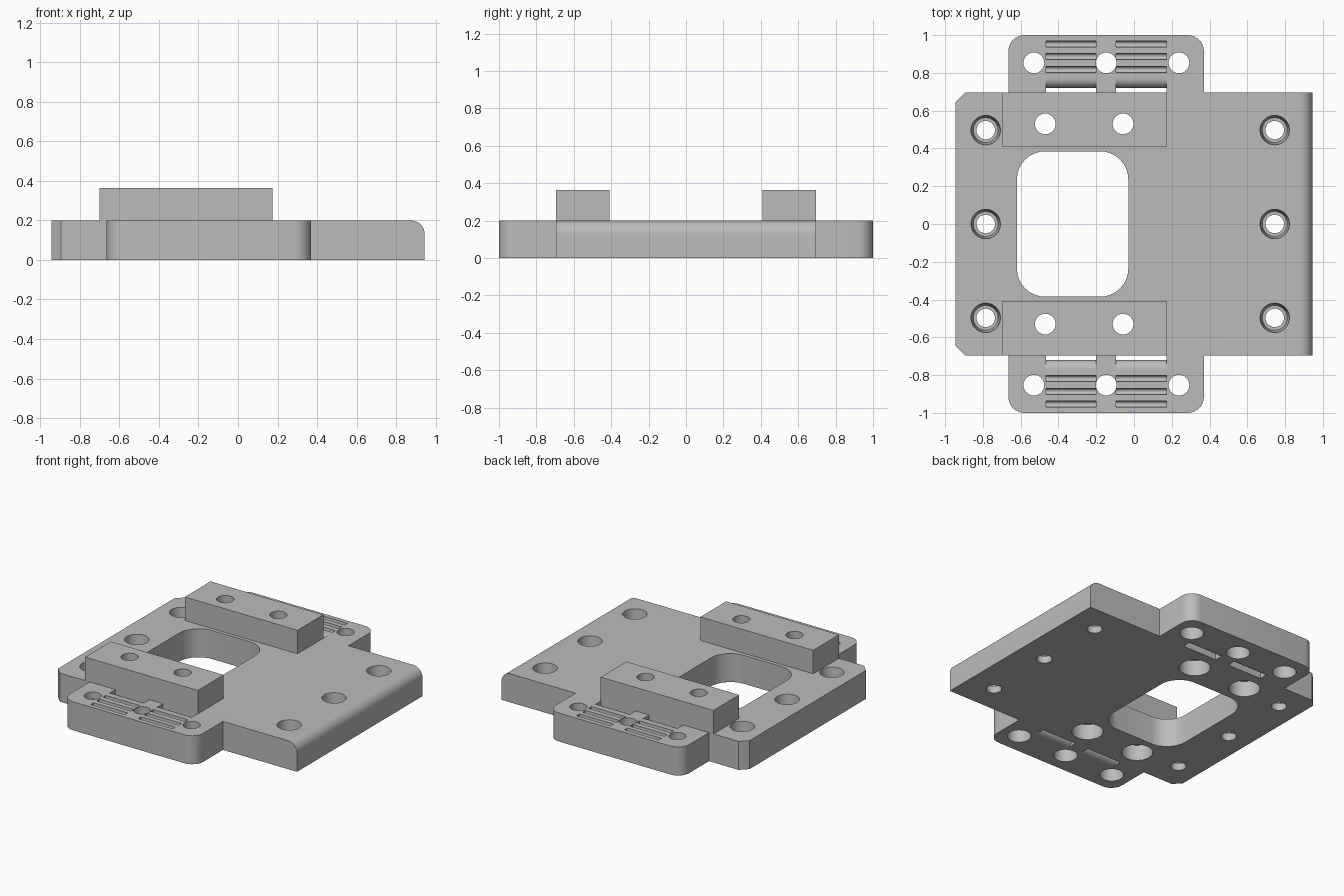
import bpy, bmesh, math
from mathutils import Vector

default = bpy.data.objects.get("Cube")
if default:
    bpy.data.objects.remove(default)

grey = bpy.data.materials.new("plain grey")
grey.use_nodes = True
colour = (0.5, 0.5, 0.5, 1)
grey.diffuse_color = colour
grey.node_tree.nodes["Principled BSDF"].inputs["Base Color"].default_value = colour


def prism(bm, points, offset):
    """Extrude a closed outline of 3D points along an offset."""
    face = bm.faces.new([bm.verts.new(p) for p in points])
    new = bmesh.ops.extrude_face_region(bm, geom=[face])["geom"]
    bmesh.ops.translate(bm, vec=offset,
                        verts=[v for v in new if isinstance(v, bmesh.types.BMVert)])


def arc(cx, cy, r, start, end, n=8):
    """Points on an arc, angles in degrees."""
    return [(cx + r * math.cos(math.radians(start + (end - start) * i / n)),
             cy + r * math.sin(math.radians(start + (end - start) * i / n)))
            for i in range(n + 1)]


def stepped_pin(bm, x, y, profile, sides=32):
    """Solid of revolution from (radius, height) pairs."""
    rings = []
    for r, z in profile:
        rings.append([bm.verts.new((x + r * math.cos(math.tau * i / sides),
                                    y + r * math.sin(math.tau * i / sides), z))
                      for i in range(sides)])
    for low, high in zip(rings, rings[1:]):
        for i in range(sides):
            j = (i + 1) % sides
            bm.faces.new((low[i], low[j], high[j], high[i]))
    bm.faces.new(rings[0][::-1])
    bm.faces.new(rings[-1])


def make_object(name, bm):
    bmesh.ops.recalc_face_normals(bm, faces=bm.faces[:])
    mesh = bpy.data.meshes.new(name)
    bm.to_mesh(mesh)
    bm.free()
    mesh.materials.append(grey)
    obj = bpy.data.objects.new(name, mesh)
    bpy.context.collection.objects.link(obj)
    return obj


def cut(obj, cutter):
    mod = obj.modifiers.new("cut", "BOOLEAN")
    mod.operation = "DIFFERENCE"
    mod.solver = "EXACT"
    mod.object = cutter
    bpy.ops.object.select_all(action="DESELECT")
    obj.select_set(True)
    bpy.context.view_layer.objects.active = obj
    bpy.ops.object.modifier_apply(modifier=mod.name)


THICK, SIDE, EDGE, CHAMFER = 0.2, 0.695, 0.945, 0.05
TAB_L, TAB_R, TAB_RAD = -0.665, 0.37, 0.085

# Base plate outline: back half, then its mirror
half = [(EDGE, SIDE), (TAB_R, SIDE)]
half += arc(TAB_R - TAB_RAD, 1 - TAB_RAD, TAB_RAD, 0, 90)
half += arc(TAB_L + TAB_RAD, 1 - TAB_RAD, TAB_RAD, 90, 180)
half += [(TAB_L, SIDE), (CHAMFER - EDGE, SIDE), (-EDGE, SIDE - CHAMFER)]
outline = half + [(x, -y) for x, y in reversed(half)]
bm = bmesh.new()
prism(bm, [(x, y, 0) for x, y in outline], Vector((0, 0, THICK)))
# Rounded upper edge on the left side
edges = [e for e in bm.edges
         if all(v.co.x > EDGE - 0.01 and v.co.z > THICK - 0.01 for v in e.verts)]
bmesh.ops.bevel(bm, geom=edges, offset=0.07, segments=10, profile=0.5, affect="EDGES")
plate = make_object("base_plate", bm)

# Cutter for the window, screw holes, tab holes, strap slots and grooves
bm = bmesh.new()
window = []
for cx, cy, a in ((-0.18, 0.235, 0), (-0.47, 0.235, 90),
                  (-0.47, -0.235, 180), (-0.18, -0.235, 270)):
    window += arc(cx, cy, 0.15, a, a + 90)
prism(bm, [(x, y, -0.1) for x, y in window], Vector((0, 0, 0.5)))
for x in (-0.785, 0.745):
    for y in (-0.497, 0, 0.497):
        stepped_pin(bm, x, y, [(0.049, -0.1), (0.049, 0.05), (0.066, 0.05),
                               (0.078, THICK), (0.078, 0.3)])
for s in (-1, 1):
    for x in (-0.53, -0.147, 0.238):
        stepped_pin(bm, x, s * 0.853, [(0.076, -0.1), (0.076, 0.15),
                                       (0.055, 0.15), (0.055, 0.3)])
    for x0, x1 in ((-0.465, -0.2), (-0.095, 0.172)):
        # Slot with rounded lips on its outer wall
        slot = [(SIDE, -0.05), (0.77, -0.05)]
        slot += arc(0.77, 0.05, 0.05, 270, 180) + arc(0.77, 0.15, 0.05, 180, 90)
        slot += [(0.77, 0.25), (SIDE, 0.25)]
        prism(bm, [(x0, s * y, z) for y, z in slot], Vector((x1 - x0, 0, 0)))
        # Round-bottomed tooth grooves
        for gy in (0.818, 0.887, 0.953):
            groove = arc(gy, 0.185, 0.016, 180, 360) + [(gy + 0.016, 0.25), (gy - 0.016, 0.25)]
            prism(bm, [(x0, s * y, z) for y, z in groove], Vector((x1 - x0, 0, 0)))
cutter = make_object("plate_cutter", bm)

# Cutter for the bolt holes that pass through blocks and plate
bm = bmesh.new()
for s in (-1, 1):
    for x in (-0.47, -0.058):
        stepped_pin(bm, x, s * 0.53, [(0.1, -0.1), (0.1, 0.11), (0.055, 0.11), (0.055, 0.5)])
bolts = make_object("bolt_cutter", bm)
cut(plate, cutter)
cut(plate, bolts)
parts = [plate]

# Raised mounting blocks
for name, s in (("front_block", -1), ("back_block", 1)):
    bm = bmesh.new()
    corners = [(-0.7, 0.41), (0.175, 0.41), (0.175, SIDE), (-0.7, SIDE)]
    prism(bm, [(x, s * y, THICK) for x, y in corners], Vector((0, 0, 0.165)))
    block = make_object(name, bm)
    cut(block, bolts)
    parts.append(block)

for obj in (cutter, bolts):
    bpy.data.objects.remove(obj)

# Smooth rounded faces, keep edges sharp
for obj in parts:
    bpy.ops.object.select_all(action="DESELECT")
    obj.select_set(True)
    bpy.context.view_layer.objects.active = obj
    bpy.ops.object.shade_smooth_by_angle(angle=math.radians(30))
